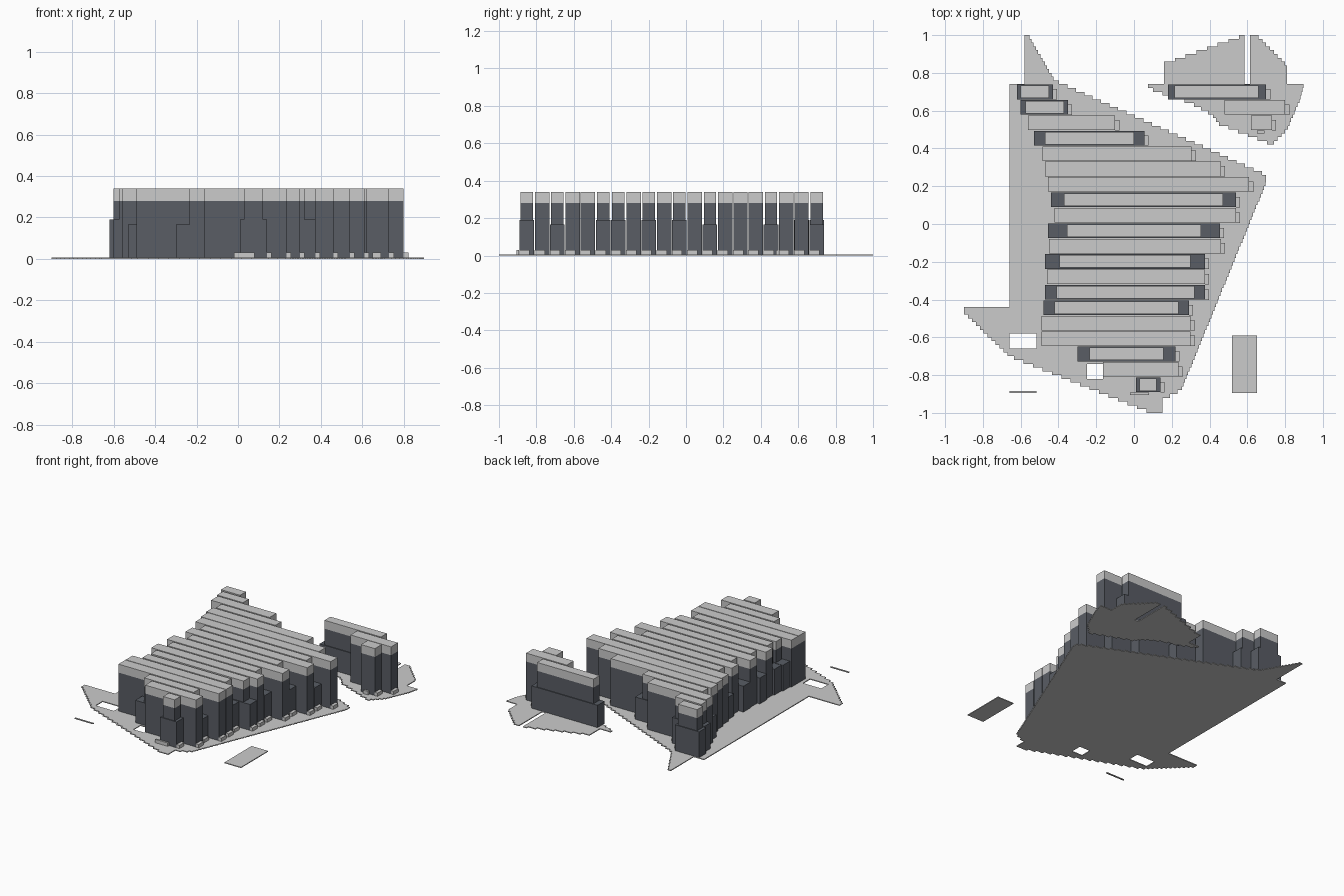
import bpy, bmesh
from mathutils import Matrix, Vector

if "Cube" in bpy.data.objects:
    bpy.data.objects.remove(bpy.data.objects["Cube"])

PITCH, TOP = 0.0816, 0.74      # row spacing and north edge of the first row
STEP = 0.02                    # stair-step size of the ground outline

dark = bpy.data.materials.new("dark_wall")
dark.diffuse_color = (0.10, 0.11, 0.13, 1)
dark.use_nodes = True
dark.node_tree.nodes["Principled BSDF"].inputs["Base Color"].default_value = dark.diffuse_color


def box(bm, x0, x1, y0, y1, z0, z1):
    m = Matrix.LocRotScale(Vector(((x0 + x1) / 2, (y0 + y1) / 2, (z0 + z1) / 2)),
                           None, Vector((x1 - x0, y1 - y0, z1 - z0)))
    bmesh.ops.create_cube(bm, size=1, matrix=m)


def finish(bm, name, mat=None):
    me = bpy.data.meshes.new(name)
    bm.to_mesh(me)
    bm.free()
    if mat:
        me.materials.append(mat)
    ob = bpy.data.objects.new(name, me)
    bpy.context.collection.objects.link(ob)
    return ob


def stepped_slab(name, loops, thick=0.006):
    """Fill even-odd loops with thin slices so sloping edges become stair steps."""
    bm = bmesh.new()
    for k in range(round(2 / STEP)):
        y = -1 + (k + 0.5) * STEP
        xs = []
        for loop in loops:
            for (xa, ya), (xb, yb) in zip(loop, loop[1:] + loop[:1]):
                if (ya > y) != (yb > y):
                    xs.append(xa + (y - ya) * (xb - xa) / (yb - ya))
        xs.sort()
        for a, b in zip(xs[::2], xs[1::2]):
            box(bm, a, b, y - STEP / 2, y + STEP / 2, 0, thick)
    return finish(bm, name)


def rect(x0, x1, y0, y1):
    return [(x0, y0), (x1, y0), (x1, y1), (x0, y1)]


# ground slabs with stepped outlines and two openings
stepped_slab("main_ground", [
    [(-.58, 1), (-.56, 1), (-.42, .76), (.70, .26), (.70, .22), (.25, -.88), (.15, -.93),
     (.15, -1), (.09, -1), (-.66, -.70), (-.9, -.47), (-.9, -.44), (-.66, -.44),
     (-.66, .74), (-.58, .74)],
    rect(-.66, -.515, -.65, -.58), rect(-.25, -.165, -.81, -.73)])
stepped_slab("east_ground", [
    [(.16, .85), (.585, 1), (.585, .74), (.615, .74), (.615, 1), (.65, 1), (.81, .84),
     (.81, .74), (.9, .74), (.88, .66), (.81, .50), (.73, .42), (.45, .53), (.41, .58),
     (.30, .64), (.20, .67), (.075, .72), (.075, .74), (.16, .74)]])
for name, r in (("detached_pad", (.52, .65, -.895, -.59)),
                ("detached_strip", (-.66, -.515, -.895, -.885))):
    bm = bmesh.new()
    box(bm, *r, 0, .006)
    finish(bm, name)

# building rows: row index, tower x range, optional low wing x range and height
ROWS = [
    (0, -.60, -.45, -.62, -.43, .19), (1, -.575, -.37, -.60, -.35, .19),
    (2, -.56, -.10), (3, -.47, .00, -.53, .055, .165),
    (4, -.485, .305), (5, -.47, .46), (6, -.455, .61),
    (7, -.37, .47, -.44, .54, .165), (8, -.42, .54),
    (9, -.355, .355, -.455, .455, .19), (10, -.45, .46),
    (11, -.395, .30, -.47, .375, .19), (12, -.46, .375),
    (13, -.41, .32, -.47, .375, .19), (14, -.42, .235, -.48, .29, .19),
    (15, -.49, .30), (16, -.49, .30),
    (17, -.235, .155, -.30, .22, .165), (18, -.165, .235),
    (19, .03, .12, .01, .14, .19),
    (0, .215, .66, .18, .70, .165), (1, .48, .80), (2, .62, .73),
]
towers, roofs, wings, steps = (bmesh.new() for _ in range(4))
for i, x0, x1, *wing in ROWS:
    yc = TOP - (i + 0.5) * PITCH
    h = .033 if wing else .0385
    box(towers, x0, x1, yc - h, yc + h, .004, .28)
    box(roofs, x0, x1, yc - h, yc + h, .28, .34)
    end = x1
    if wing:
        box(wings, wing[0], wing[1], yc - .039, yc + .039, .004, wing[2])
        end = wing[1]
    # entrance step at the east end of the row
    box(steps, end, end + .022, yc - .04, yc + .015, .004, .03)
# entrance steps on the south faces
box(steps, -.02, .08, -.905, -.893, .004, .03)
box(steps, .65, .69, .48, .495, .004, .03)

finish(towers, "tower_walls", dark)
finish(roofs, "roof_storeys")
finish(wings, "low_wings", dark)
finish(steps, "entrance_steps")
